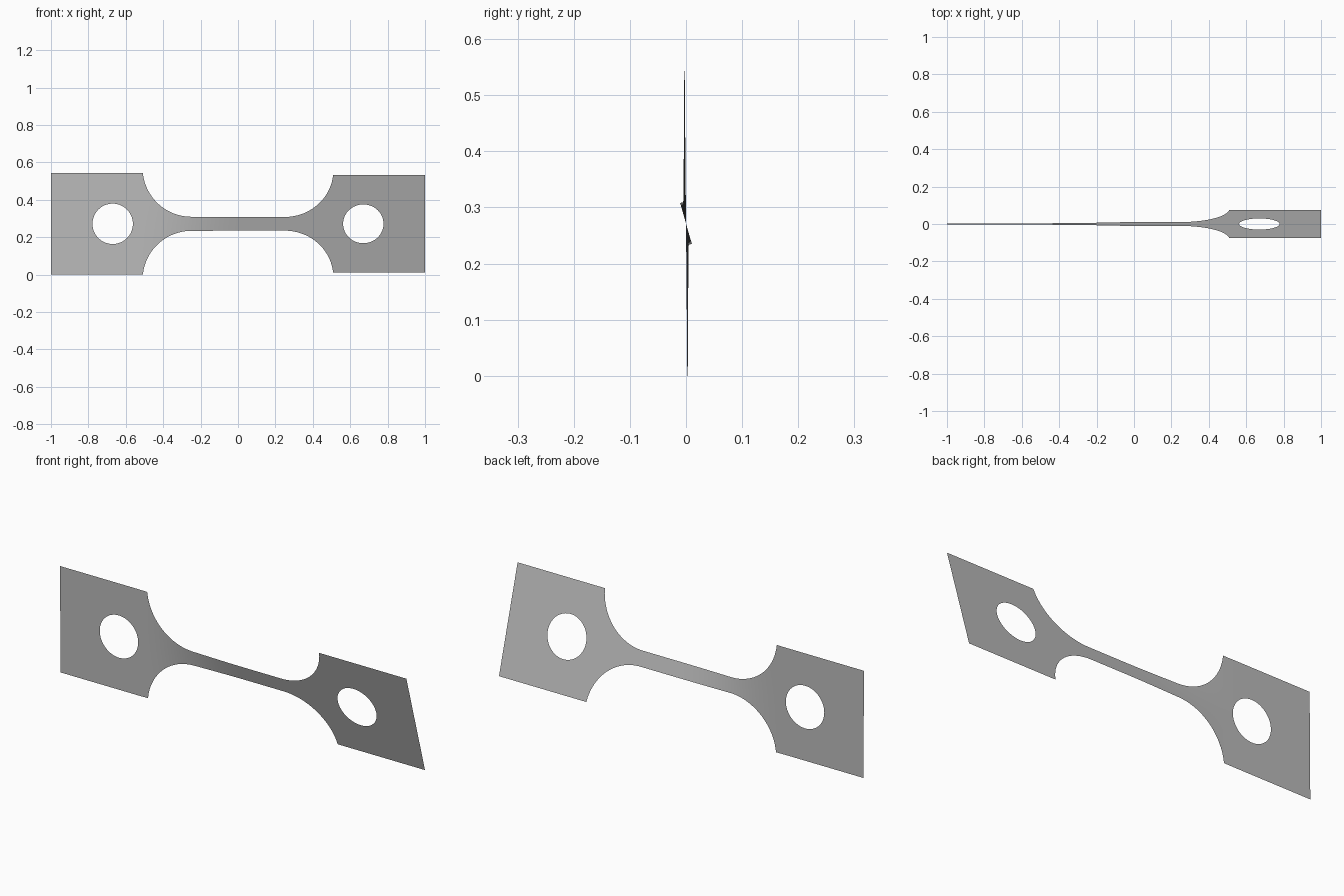
import bpy
import bmesh
from math import sin, cos, pi, sqrt, radians

cube = bpy.data.objects.get("Cube")
if cube:
    bpy.data.objects.remove(cube, do_unlink=True)

MID_Z = 0.2715      # height of the long axis
PLATE = 0.2715      # half height of the end plates
NECK = 0.038        # half height of the narrow bar
STEP, FILLET_END = 0.509, 0.25
RADIUS = 0.26
HOLE_X, HOLE_R = 0.67, 0.108


def half_height(x):
    """Outline: plate, concave fillet, narrow bar."""
    x = abs(x)
    if x >= STEP - 1e-6:
        return PLATE
    if x <= FILLET_END:
        return NECK
    return NECK + RADIUS - sqrt(RADIUS ** 2 - (x - FILLET_END) ** 2)


def hole_half(x):
    d = HOLE_R ** 2 - (abs(x) - HOLE_X) ** 2
    return sqrt(d) if d > 1e-9 else 0.0


def twist(x):
    """Nearly flat at the right end, fully turned from the middle on."""
    t = min(max((x + 0.55) / 0.6, 0), 1)
    return radians(0.5 + 15.5 * t * t * (3 - 2 * t))


# Column positions for one half, then mirrored
half = [FILLET_END * i / 10 for i in range(10)]
half += [FILLET_END + RADIUS * sin(pi / 2 * i / 24) for i in range(23)]
half = [x for x in half if x < STEP - 0.002] + [STEP]
half += [HOLE_X - HOLE_R * cos(pi * i / 32) for i in range(33)]
half += [0.9, 1.0]
columns = sorted({round(s * x, 6) for x in half for s in (-1, 1)})

# Twisted sheet with a hole at each end
bm = bmesh.new()
rows = []
for x in columns:
    h, a, turn = half_height(x), hole_half(x), twist(x)
    rows.append([bm.verts.new((x, -z * sin(turn), MID_Z + z * cos(turn)))
                 for z in (-h, -a, a, h)])
for p, q in zip(rows, rows[1:]):
    for k in (0, 2):
        bm.faces.new((p[k], q[k], q[k + 1], p[k + 1]))
bmesh.ops.remove_doubles(bm, verts=bm.verts, dist=1e-5)

mesh = bpy.data.meshes.new("twisted_test_strip")
bm.to_mesh(mesh)
bm.free()
mesh.shade_smooth()

# Plain grey
grey = bpy.data.materials.new("grey")
grey.use_nodes = True
colour = (0.5, 0.5, 0.5, 1)
grey.diffuse_color = colour
grey.node_tree.nodes["Principled BSDF"].inputs["Base Color"].default_value = colour
mesh.materials.append(grey)

strip = bpy.data.objects.new("twisted_test_strip", mesh)
bpy.context.scene.collection.objects.link(strip)
